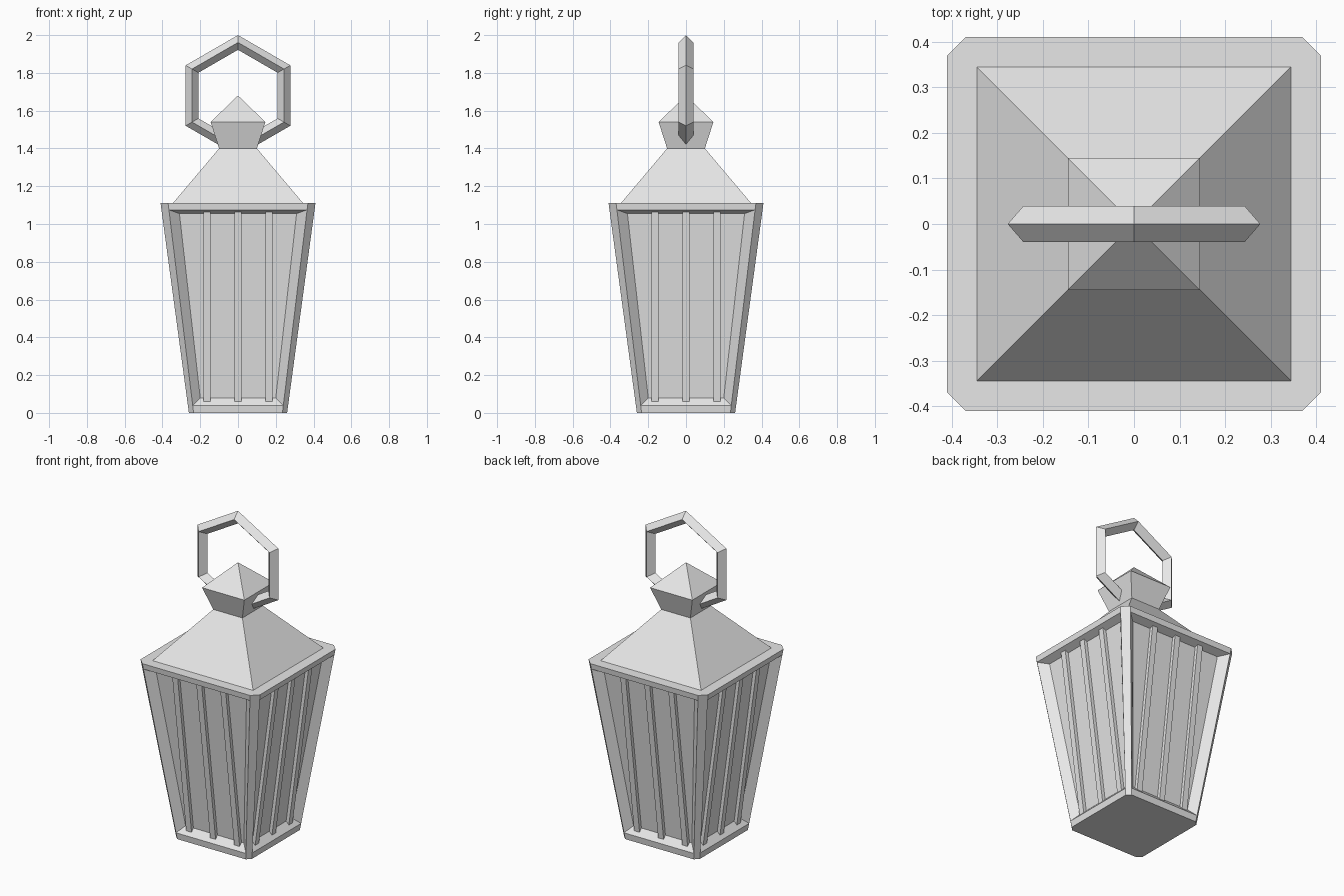
import bpy
import bmesh
from math import pi
from mathutils import Matrix, Vector

cube = bpy.data.objects.get("Cube")
if cube:
    bpy.data.objects.remove(cube, do_unlink=True)

metal = bpy.data.materials.new("plain_grey")
metal.use_nodes = True
GREY = (0.8, 0.8, 0.8, 1.0)
metal.diffuse_color = GREY
metal.node_tree.nodes["Principled BSDF"].inputs["Base Color"].default_value = GREY

HEIGHT = 1.11
RECESS = 0.043


def half_width(z):
    """Half width of the tapered body at height z."""
    return 0.26 + 0.15 * z / HEIGHT


def edge_x(z):
    """Where a side face meets the corner chamfer at height z."""
    return 0.235 + 0.135 * z / HEIGHT


def finish(name, bm):
    bmesh.ops.remove_doubles(bm, verts=bm.verts, dist=0.0005)
    bmesh.ops.recalc_face_normals(bm, faces=bm.faces)
    mesh = bpy.data.meshes.new(name)
    bm.to_mesh(mesh)
    bm.free()
    mesh.materials.append(metal)
    obj = bpy.data.objects.new(name, mesh)
    bpy.context.collection.objects.link(obj)
    return obj


def loft(bm, rings, cap=True):
    """Join rings of points with quads; close both ends if asked."""
    loops = [[bm.verts.new(p) for p in ring] for ring in rings]
    for a, b in zip(loops, loops[1:]):
        for i in range(len(a)):
            j = (i + 1) % len(a)
            bm.faces.new((a[i], a[j], b[j], b[i]))
    if cap:
        bm.faces.new(loops[0])
        bm.faces.new(loops[-1])


def square(h, z):
    return [(-h, -h, z), (h, -h, z), (h, h, z), (-h, h, z)]


# Body: rails, chamfered corner posts and recessed panels on four sides
bm = bmesh.new()
low, high = 0.04, 1.075
rims = {}
for z in (0, HEIGHT):
    rims[z] = []
for k in range(4):
    turn = Matrix.Rotation(k * pi / 2, 3, 'Z')

    def row(x, y, z):
        return [bm.verts.new(turn @ Vector((s * x, -y, z))) for s in (-1, 1)]

    outer = [row(edge_x(z), half_width(z), z) for z in (0, low, high, HEIGHT)]
    inner = [row(x, half_width(z) - RECESS, z) for x, z in ((0.2, 0.08), (0.31, 1.055))]
    rows = [outer[0], outer[1], inner[0], inner[1], outer[2], outer[3]]
    for a, b in zip(rows, rows[1:]):
        bm.faces.new((a[0], a[1], b[1], b[0]))
    # recess walls and corner posts
    for s in (0, 1):
        bm.faces.new((outer[1][s], inner[0][s], inner[1][s], outer[2][s]))
    post = []
    for z in (0, low, high, HEIGHT):
        corner = turn @ Vector((half_width(z), -edge_x(z), z))
        post.append(bm.verts.new(corner))
    for i in range(3):
        bm.faces.new((outer[i][1], post[i], post[i + 1], outer[i + 1][1]))
    rims[0] += [outer[0][0], outer[0][1]]
    rims[HEIGHT] += [outer[3][0], outer[3][1]]
for rim in rims.values():
    bm.faces.new(rim)
finish("lantern_body", bm)

# Bars in front of the panels, three on each side
for k, side in enumerate(("front", "left", "back", "right")):
    bm = bmesh.new()
    for x in (-0.165, 0, 0.165):
        rings = []
        for z in (0.057, 1.07):
            y = half_width(z)
            rings.append([(x + sx * 0.0185, -(y - d), z)
                          for sx, d in ((-1, 0.022), (1, 0.022), (1, 0.05), (-1, 0.05))])
        loft(bm, rings)
    bmesh.ops.rotate(bm, verts=bm.verts, matrix=Matrix.Rotation(k * pi / 2, 3, 'Z'))
    finish(side + "_bars", bm)

# Roof
bm = bmesh.new()
loft(bm, [square(0.345, 1.11), square(0.1, 1.4)])
finish("roof", bm)

# Finial: flared neck with a pyramid tip
bm = bmesh.new()
loft(bm, [square(0.1, 1.4), square(0.145, 1.54), square(0.0001, 1.68)])
finish("finial", bm)

# Hexagonal carrying ring with a diamond section
bpy.ops.mesh.primitive_torus_add(major_segments=6, minor_segments=4,
                                 major_radius=0.281, minor_radius=0.039)
ring = bpy.context.object
ring.name = "carrying_ring"
ring.data.transform(Matrix.Translation((0, 0, 1.68))
                    @ Matrix.Rotation(pi / 2, 4, 'Y') @ Matrix.Rotation(pi / 2, 4, 'X'))
ring.data.materials.clear()
ring.data.materials.append(metal)
for poly in ring.data.polygons:
    poly.use_smooth = False
